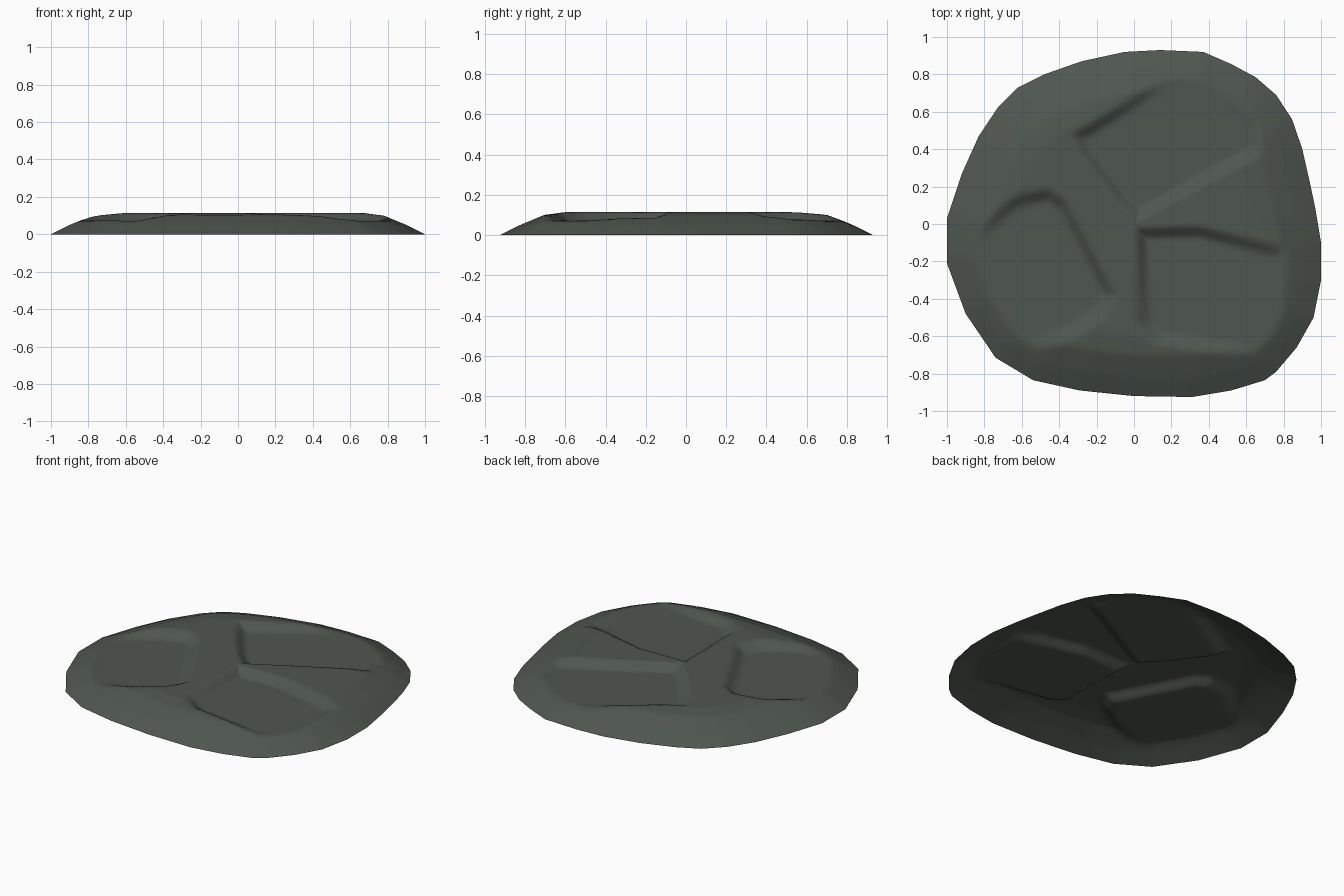
import bpy, bmesh
from mathutils import Vector

if "Cube" in bpy.data.objects:
    bpy.data.objects.remove(bpy.data.objects["Cube"])

stone = bpy.data.materials.new("dark green grey stone")
stone.diffuse_color = (0.078, 0.092, 0.078, 1)
stone.use_nodes = True
stone.node_tree.nodes["Principled BSDF"].inputs["Base Color"].default_value = stone.diffuse_color

# outer outline of the flat stone, counter-clockwise from the right
OUTLINE = [(1, -.1), (.97, .08), (.945, .2), (.9, .4), (.845, .56), (.76, .69), (.65, .785),
           (.52, .855), (.37, .92), (.14, .93), (-.05, .92), (-.28, .87), (-.48, .8),
           (-.62, .73), (-.73, .62), (-.83, .47), (-.92, .27), (-1, .03), (-1, -.21),
           (-.9, -.48), (-.74, -.715), (-.54, -.835), (-.29, -.89), (0, -.92), (.31, -.925),
           (.52, -.89), (.7, -.835), (.76, -.79), (.87, -.66), (.96, -.5), (1, -.3)]

# three sunken panels swirling around the middle: (outline, floor height)
PANELS = [
    ([(.02, 0), (.35, .18), (.7, .37), (.69, .55), (.48, .8), (.2, .84), (-.05, .67),
      (-.35, .48), (-.29, .36), (-.1, .11)], .07),
    ([(-.92, -.07), (-.8, -.4), (-.62, -.68), (-.55, -.7), (-.3, -.61), (-.15, -.5),
      (-.08, -.38), (-.35, .13), (-.45, .2), (-.65, .16)], .07),
    ([(0, -.01), (.01, -.55), (.1, -.65), (.6, -.72), (.72, -.72), (.83, -.5),
      (.83, -.12), (.35, 0)], .07),
]


def depth_inside(p, poly):
    """Distance from p to the polygon edge, negative outside."""
    best, inside = 9.0, False
    for i in range(len(poly)):
        ax, ay = poly[i - 1]
        bx, by = poly[i]
        dx, dy = bx - ax, by - ay
        t = ((p.x - ax) * dx + (p.y - ay) * dy) / (dx * dx + dy * dy)
        t = max(0, min(1, t))
        best = min(best, ((p.x - ax - t * dx) ** 2 + (p.y - ay - t * dy) ** 2) ** .5)
        if (ay > p.y) != (by > p.y) and p.x < ax + (p.y - ay) / dy * dx:
            inside = not inside
    return best if inside else -best


PROFILE = [(0, 0), (.1, .05), (.22, .1), (.32, .114), (9, .114)]


def height(p):
    # sloping rim with a flat top
    d = max(0, depth_inside(p, OUTLINE))
    for (d0, h0), (d1, h1) in zip(PROFILE, PROFILE[1:]):
        if d <= d1:
            z = h0 + (h1 - h0) * (d - d0) / (d1 - d0)
            break
    # panels pressed into the top
    for poly, floor in PANELS:
        k = max(0, min(1, depth_inside(p, poly) / .08))
        k = k * k * (3 - 2 * k)
        z += k * (min(z, floor) - z)
    return z


# concentric rings of the outline, open underneath
SUB, RINGS = 5, 50
edge = []
for i, a in enumerate(OUTLINE):
    b = OUTLINE[(i + 1) % len(OUTLINE)]
    edge += [Vector(a).lerp(Vector(b), j / SUB) for j in range(SUB)]
n = len(edge)

bm = bmesh.new()
center = bm.verts.new((0, 0, height(Vector((0, 0)))))
rings = []
for r in range(1, RINGS + 1):
    ring = []
    for e in edge:
        p = e * (r / RINGS)
        ring.append(bm.verts.new((p.x, p.y, 0 if r == RINGS else height(p))))
    rings.append(ring)
for i in range(n):
    j = (i + 1) % n
    bm.faces.new((center, rings[0][i], rings[0][j]))
    for a, b in zip(rings, rings[1:]):
        bm.faces.new((a[i], b[i], b[j], a[j]))
for f in bm.faces:
    f.smooth = True

mesh = bpy.data.meshes.new("flat_stone")
bm.to_mesh(mesh)
bm.free()
mesh.materials.append(stone)
obj = bpy.data.objects.new("flat_stone", mesh)
bpy.context.collection.objects.link(obj)
